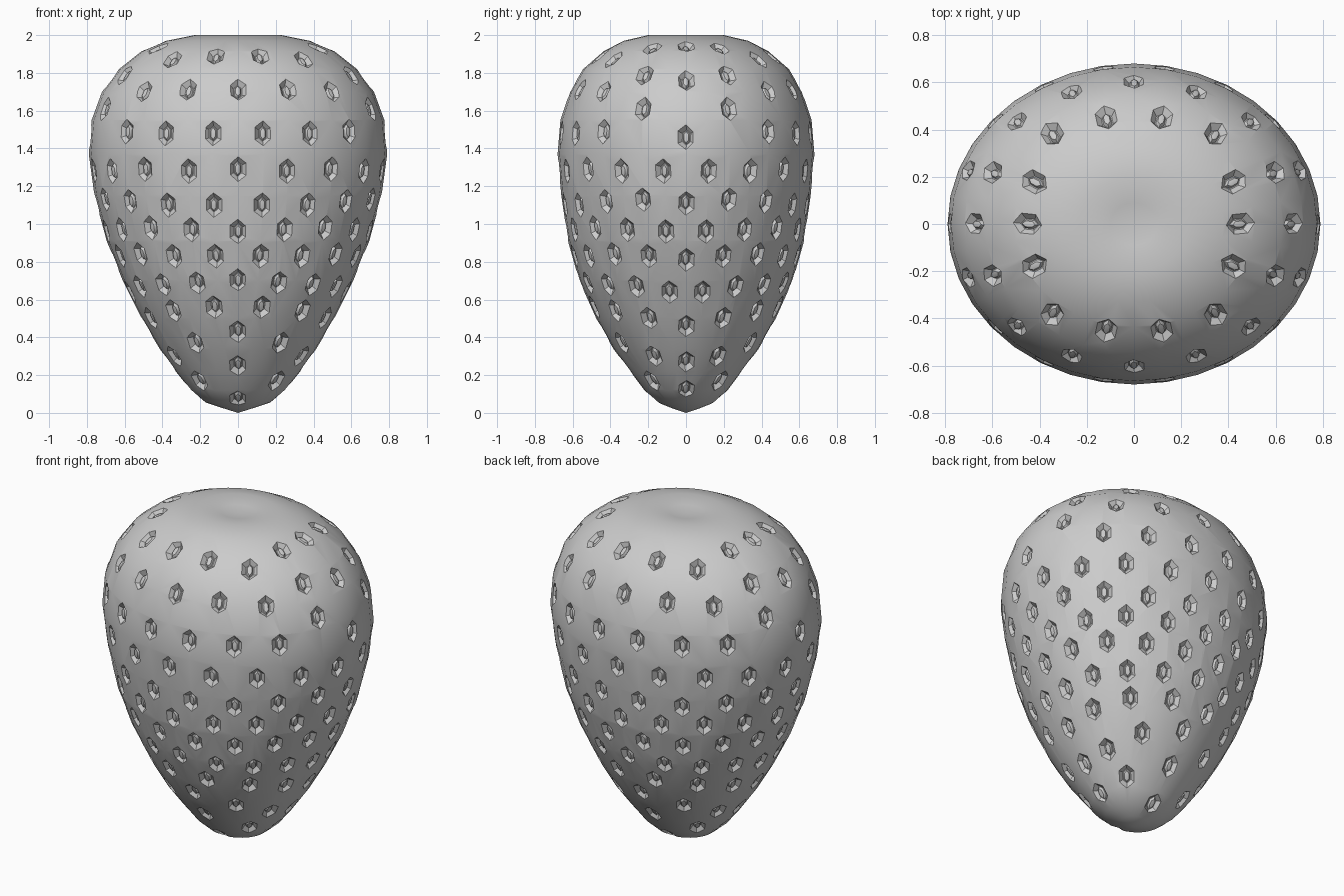
import bpy, bmesh, math
from mathutils import Vector, Matrix
from mathutils.bvhtree import BVHTree

default = bpy.data.objects.get("Cube")
if default:
    bpy.data.objects.remove(default)

grey = bpy.data.materials.new("plain grey")
grey.use_nodes = True
tone = (0.6, 0.6, 0.6, 1)
grey.diffuse_color = tone
grey.node_tree.nodes["Principled BSDF"].inputs["Base Color"].default_value = tone


def add_object(name, bm):
    mesh = bpy.data.meshes.new(name)
    bmesh.ops.recalc_face_normals(bm, faces=bm.faces)
    bm.to_mesh(mesh)
    obj = bpy.data.objects.new(name, mesh)
    bpy.context.collection.objects.link(obj)
    mesh.materials.append(grey)
    return obj


def smooth(obj, angle):
    bpy.ops.object.select_all(action='DESELECT')
    obj.select_set(True)
    bpy.context.view_layer.objects.active = obj
    bpy.ops.object.shade_smooth_by_angle(angle=math.radians(angle))


def loft(bm, profile, sides, frame):
    """Oval rings of (x radius, y radius, height); a zero radius closes an end."""
    rings = []
    for rx, ry, z in profile:
        turns = [2 * math.pi * i / sides for i in range(sides)] if rx else [0]
        rings.append([bm.verts.new(frame @ Vector((rx * math.cos(t), ry * math.sin(t), z)))
                      for t in turns])
    for a, b in zip(rings, rings[1:]):
        for i in range(sides):
            j = (i + 1) % sides
            quad = [a[i % len(a)], a[j % len(a)], b[j % len(b)], b[i % len(b)]]
            bm.faces.new(list(dict.fromkeys(quad)))
    if len(rings[0]) > 1:
        bm.faces.new(rings[0])


# Fruit body: oval rings, fuller from the side near the tip, shallow crown
profile = [(0, 0, 0), (.08, .075, .025), (.17, .15, .055), (.25, .22, .12), (.33, .295, .22),
           (.415, .385, .34), (.51, .475, .5), (.61, .565, .7), (.695, .625, .91),
           (.76, .66, 1.15), (.79, .68, 1.37), (.775, .665, 1.55), (.72, .615, 1.7),
           (.63, .545, 1.82), (.51, .435, 1.915), (.38, .33, 1.97), (.23, .2, 2),
           (.1, .09, 1.985), (0, 0, 1.975)]
bm = bmesh.new()
loft(bm, profile, 36, Matrix())
bm.normal_update()
surface = BVHTree.FromBMesh(bm)
body = add_object("fruit_body", bm)

# Seed rings: count, whether a seed sits on the x axis, heights from the x axis to the y axis
rings = [(14, 1, (1.94, 1.93, 1.87, 1.89)), (16, 1, (1.76, 1.79, 1.7, 1.71, 1.71)),
         (18, 1, (1.46, 1.61, 1.49, 1.48, 1.48)), (18, 0, (1.28, 1.28, 1.29, 1.28, 1.29)),
         (18, 1, (1.11, 1.13, 1.12, 1.1, 1.1)), (18, 0, (.96, .97, .98, .97, .96)),
         (18, 1, (.81, .83, .84, .83, .83)), (18, 0, (.64, .67, .68, .69, .7)),
         (14, 1, (.46, .5, .54, .56)), (12, 1, (.27, .3, .37, .43)),
         (8, 1, (.12, .17, .25)), (2, 0, (.07,))]
pits, seeds = bmesh.new(), bmesh.new()
for count, on_axis, heights in rings:
    step = 2 * math.pi / count
    for i in range(count):
        a = step * (i + (0 if on_axis else 0.5))
        folded = math.asin(min(1, abs(math.sin(a))))
        z = heights[min(int(folded / step + 0.01), len(heights) - 1)]
        out = Vector((math.cos(a), 0.88 * math.sin(a), 0))
        hit, normal, _, _ = surface.ray_cast(out * 2 + Vector((0, 0, z)), -out.normalized())
        if hit is None:
            continue
        # Frame: local z points out of the skin, local x runs down along it
        up = (Vector((0, 0, 1)) - normal * normal.z).normalized()
        frame = Matrix((-up, normal.cross(-up), normal)).transposed().to_4x4()
        frame.translation = hit
        # Shallow hexagonal pit with its points up and down
        loft(pits, [(.042, .026, -.026), (.066, .05, 0), (.1, .08, .035), (0, 0, .04)], 6, frame)
        # Almond-shaped seed resting in the pit
        loft(seeds, [(.04, .021, -.027), (.03, .014, -.012), (0, 0, -.008)], 6, frame)

# Carve the pits and remove the cutter
cutter = add_object("pit_cutter", pits)
cutter.hide_render = True
carve = body.modifiers.new("pits", 'BOOLEAN')
carve.operation = 'DIFFERENCE'
carve.solver = 'EXACT'
carve.object = cutter
bpy.context.view_layer.objects.active = body
bpy.ops.object.modifier_apply(modifier=carve.name)
bpy.data.objects.remove(cutter)
smooth(body, 28)
smooth(add_object("seeds", seeds), 40)
